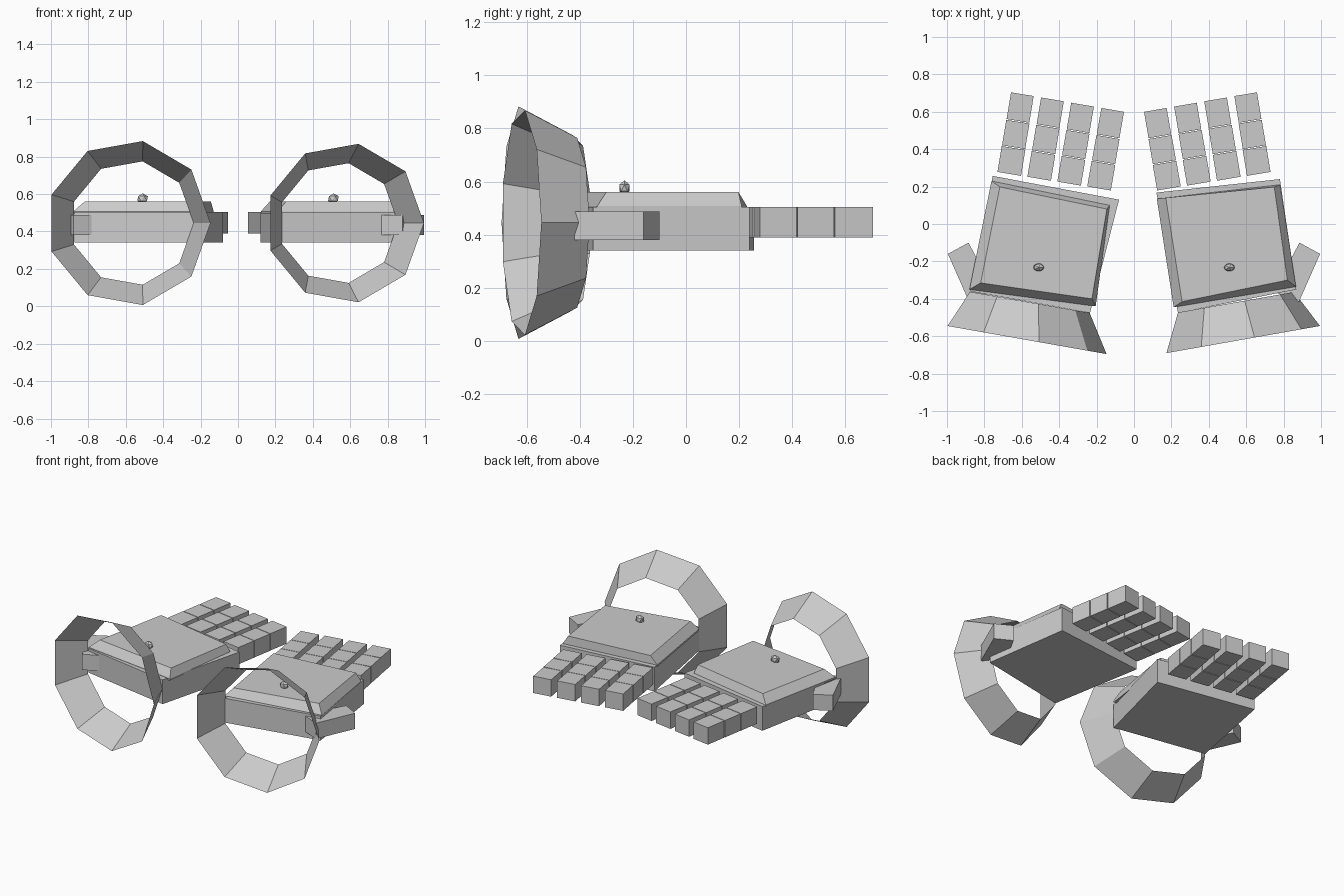
import bpy, bmesh, math
from mathutils import Vector

if "Cube" in bpy.data.objects:
    bpy.data.objects.remove(bpy.data.objects["Cube"])

grey = bpy.data.materials.new("plain_grey")
grey.diffuse_color = (0.6, 0.6, 0.6, 1)
grey.use_nodes = True
grey.node_tree.nodes["Principled BSDF"].inputs["Base Color"].default_value = grey.diffuse_color


def finish(bm, name):
    bmesh.ops.recalc_face_normals(bm, faces=bm.faces)
    me = bpy.data.meshes.new(name)
    bm.to_mesh(me)
    bm.free()
    me.materials.append(grey)
    ob = bpy.data.objects.new(name, me)
    bpy.context.collection.objects.link(ob)
    return ob


def add_loft(bm, rings, cap=True):
    """Join rings of points with quads, optionally closing both ends."""
    loops = [[bm.verts.new(p) for p in r] for r in rings]
    n = len(loops[0])
    for a, b in zip(loops, loops[1:]):
        for i in range(n):
            j = (i + 1) % n
            bm.faces.new((a[i], a[j], b[j], b[i]))
    if cap:
        bm.faces.new(loops[0])
        bm.faces.new(loops[-1])


def at_height(quad, z):
    return [(x, y, z) for x, y in quad]


def prism(name, levels):
    """Solid through footprints given as (quad, height)."""
    bm = bmesh.new()
    add_loft(bm, [at_height(q, z) for q, z in levels])
    return finish(bm, name)


def cuff(name, wide, wide_r, narrow, narrow_r, turn):
    """Open nine-sided flared sheet around the wrist."""
    across = Vector((math.cos(turn), math.sin(turn), 0))
    rings = []
    for (x, y), r in ((wide, wide_r), (narrow, narrow_r)):
        c = Vector((x, y, 0.445))
        rings.append([c + across * r * math.cos(math.radians(40 * k))
                      + Vector((0, 0, r * math.sin(math.radians(40 * k))))
                      for k in range(9)])
    bm = bmesh.new()
    add_loft(bm, rings, cap=False)
    finish(bm, name)


def finger(name, base, tip):
    """Three blocks in a row with narrow joints between them."""
    base, tip = Vector(base), Vector(tip)
    along = tip - base
    side = Vector((-along.y, along.x)).normalized() * 0.064
    bm = bmesh.new()
    for k, (t0, t1) in enumerate(((0, 0.325), (0.335, 0.655), (0.665, 1))):
        a, b = base + along * t0, base + along * t1
        s = side * (1 - 0.02 * k)
        quad = [a - s, b - s, b + s, a + s]
        add_loft(bm, [at_height(quad, 0.39), at_height(quad, 0.505)])
    finish(bm, name)


# Palm blocks and their bevelled back plates
palms = {
    "left": ([(-0.755, 0.257), (-0.08, 0.13), (-0.235, -0.475), (-0.875, -0.36)],
             [(-0.762, 0.23), (-0.13, 0.10), (-0.205, -0.44), (-0.88, -0.35)],
             [(-0.717, 0.198), (-0.145, 0.08), (-0.225, -0.40), (-0.82, -0.315)]),
    "right": ([(0.12, 0.168), (0.78, 0.24), (0.868, -0.35), (0.235, -0.475)],
              [(0.122, 0.135), (0.78, 0.21), (0.866, -0.335), (0.212, -0.445)],
              [(0.17, 0.14), (0.75, 0.198), (0.82, -0.30), (0.257, -0.415)]),
}
for side, (block, plate, top) in palms.items():
    prism(side + "_palm", [(block, 0.34), (block, 0.505)])
    prism(side + "_back_plate", [(plate, 0.495), (plate, 0.507), (top, 0.56)])

# Wrist cuffs
cuff("left_cuff", (-0.585, -0.618), 0.445, (-0.567, -0.417), 0.335, math.radians(-10))
cuff("right_cuff", (0.571, -0.62), 0.43, (0.536, -0.42), 0.325, math.radians(10))

# Mirrored fingers, thumbs and studs
for side, m in (("left", -1), ("right", 1)):
    for i in range(4):
        finger(f"{side}_finger_{i + 1}",
               (m * (0.187 + 0.16 * i), 0.19 + 0.026 * i),
               (m * (0.114 + 0.161 * i), 0.61 + 0.028 * i))
    thumb = [(m * 0.885, -0.10), (m * 0.995, -0.16), (m * 0.88, -0.42), (m * 0.745, -0.36)]
    prism(side + "_thumb", [(thumb, 0.38), (thumb, 0.487)])
    bm = bmesh.new()
    bmesh.ops.create_icosphere(bm, subdivisions=1, radius=1)
    bmesh.ops.scale(bm, vec=(0.032, 0.023, 0.028), verts=bm.verts)
    bmesh.ops.translate(bm, vec=(m * 0.51, -0.232, 0.576), verts=bm.verts)
    finish(bm, side + "_stud")
